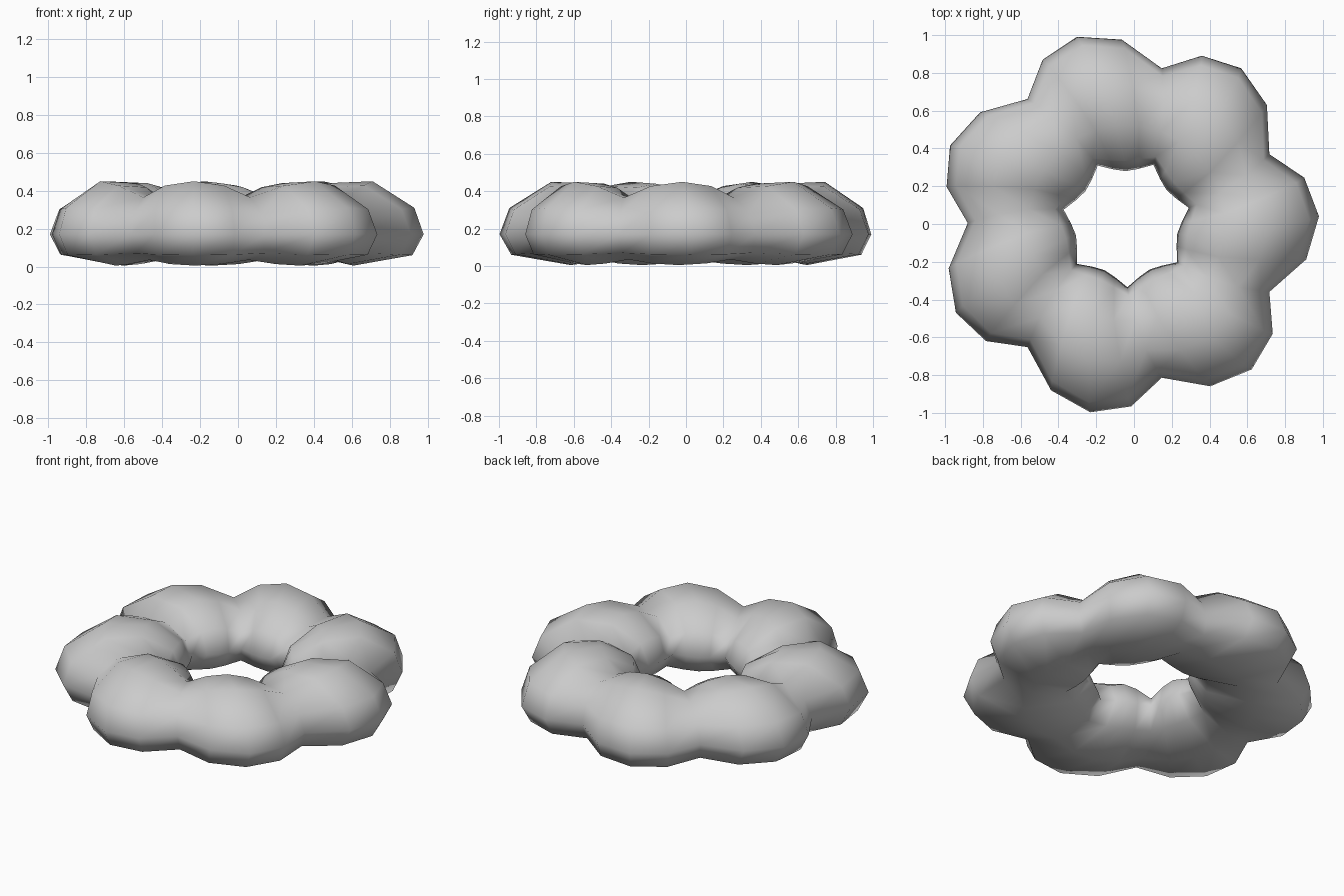
import bpy, bmesh
from math import cos, sin, radians, pi

if "Cube" in bpy.data.objects:
    bpy.data.objects.remove(bpy.data.objects["Cube"])

LOBES = 7
CX, CY = -0.04, 0.005

# Cross-sections as (radius, height, twist in degrees), from outer rim over the top,
# down through the hole and back along the underside
BULGE = [(1.02, .17, 2), (.97, .31, 1), (.75, .45, -2), (.52, .44, -7),
         (.33, .34, -11), (.275, .20, -12), (.37, .07, -10), (.65, .005, -4), (.96, .06, 1)]
GROOVE = [(.84, .17, 0), (.80, .28, -1), (.68, .365, -4), (.52, .36, -8),
          (.385, .28, -11), (.34, .20, -12), (.42, .09, -10), (.63, .035, -4), (.80, .07, 0)]

# How strongly each quarter of a lobe swells: groove, shoulder, crest, shoulder
SWELL = [1.0, .73, 0.0, .73]


def section(angle, swell):
    pts = []
    for (rb, zb, tb), (rg, zg, tg) in zip(BULGE, GROOVE):
        r = rg + (rb - rg) * swell
        z = zg + (zb - zg) * swell
        a = angle + radians(tg + (tb - tg) * swell)
        pts.append((CX + r * cos(a), CY + r * sin(a), z))
    return pts


# Ring of seven joined balls, lofted around the hole
bm = bmesh.new()
count = LOBES * 4
rings = [[bm.verts.new(p) for p in section(2 * pi * i / count, SWELL[i % 4])]
         for i in range(count)]
n = len(BULGE)
for i in range(count):
    a, b = rings[i], rings[(i + 1) % count]
    for j in range(n):
        k = (j + 1) % n
        bm.faces.new((a[j], b[j], b[k], a[k]))
bmesh.ops.recalc_face_normals(bm, faces=bm.faces)
for f in bm.faces:
    f.smooth = True
mesh = bpy.data.meshes.new("ball_ring_donut")
bm.to_mesh(mesh)
bm.free()
donut = bpy.data.objects.new("ball_ring_donut", mesh)
bpy.context.collection.objects.link(donut)
